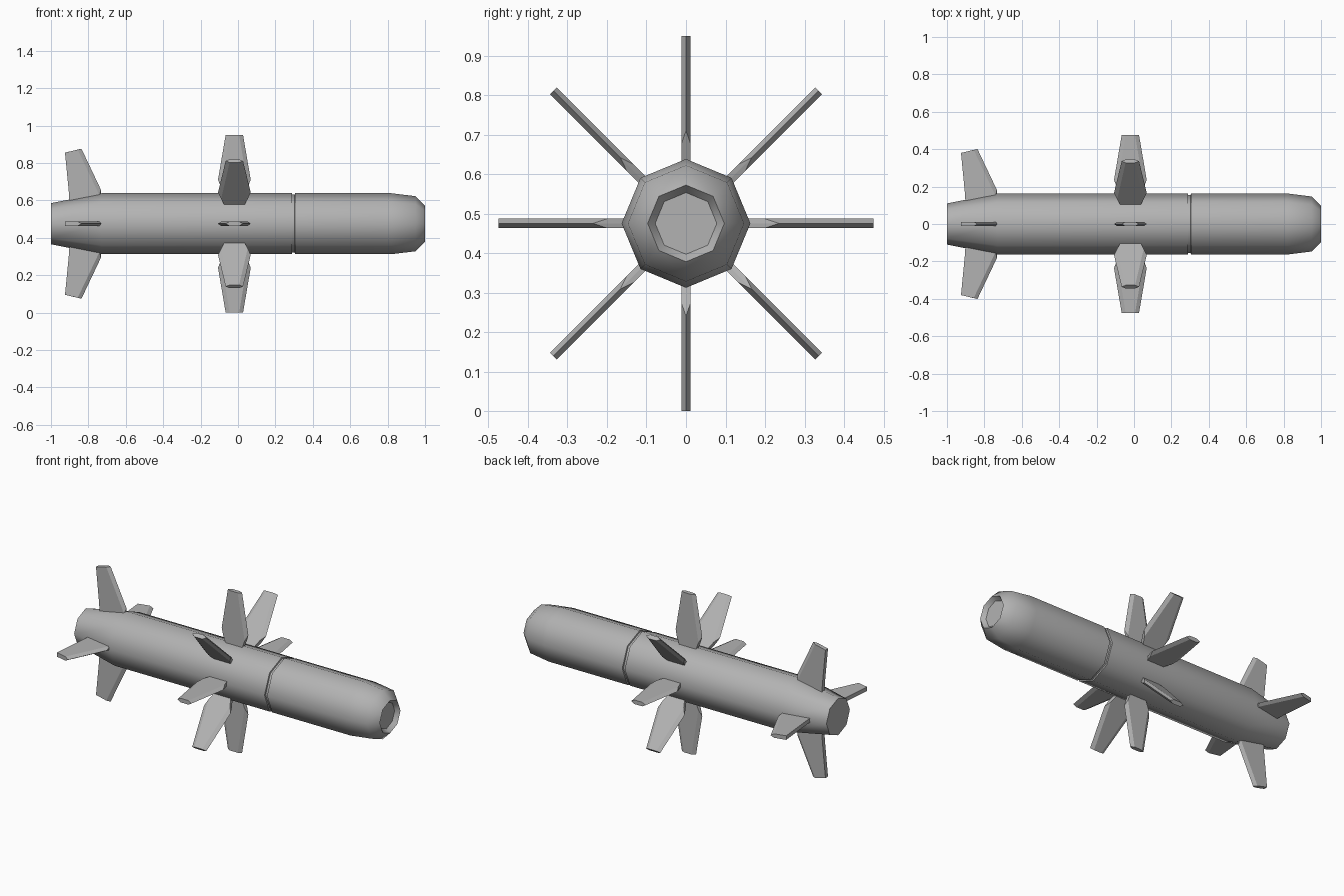
import bpy, bmesh, math
from mathutils import Matrix

if "Cube" in bpy.data.objects:
    bpy.data.objects.remove(bpy.data.objects["Cube"])

AXIS_Z = 0.475   # height of the body axis
SIDES = 8
HALF_T = 0.012   # half thickness of the fins

# Mid-grey paint for every part
grey = bpy.data.materials.new("grey_paint")
grey.diffuse_color = (0.45, 0.45, 0.45, 1)
grey.use_nodes = True
grey.node_tree.nodes["Principled BSDF"].inputs["Base Color"].default_value = grey.diffuse_color


def finish(bm, name, smooth=False):
    bmesh.ops.recalc_face_normals(bm, faces=bm.faces)
    mesh = bpy.data.meshes.new(name)
    bm.to_mesh(mesh)
    bm.free()
    mesh.materials.append(grey)
    ob = bpy.data.objects.new(name, mesh)
    bpy.context.collection.objects.link(ob)
    if smooth:
        bpy.ops.object.select_all(action='DESELECT')
        ob.select_set(True)
        bpy.context.view_layer.objects.active = ob
        bpy.ops.object.shade_smooth_by_angle(angle=math.radians(46))
    return ob


def lathe_x(name, profile):
    """Closed eight-sided body from (x, radius) points along the x axis."""
    bm = bmesh.new()
    rings = []
    for x, r in profile:
        rings.append([bm.verts.new((x, r * math.sin(a), AXIS_Z + r * math.cos(a)))
                      for a in (2 * math.pi * i / SIDES for i in range(SIDES))])
    for a, b in zip(rings, rings[1:]):
        for i in range(SIDES):
            j = (i + 1) % SIDES
            bm.faces.new((a[i], a[j], b[j], b[i]))
    bm.faces.new(rings[0])
    bm.faces.new(rings[-1])
    return finish(bm, name, smooth=True)


def fin(name, sections, angle):
    """Loft sections of (x, radial distance, thickness sign), then turn about x."""
    bm = bmesh.new()
    loops = [[bm.verts.new((x, s * HALF_T, r)) for x, r, s in sec] for sec in sections]
    n = len(loops[0])
    for a, b in zip(loops, loops[1:]):
        for i in range(n):
            j = (i + 1) % n
            bm.faces.new((a[i], a[j], b[j], b[i]))
    bm.faces.new(loops[0])
    bm.faces.new(loops[-1])
    bm.transform(Matrix.Translation((0, 0, AXIS_Z)) @ Matrix.Rotation(angle, 4, 'X'))
    return finish(bm, name)


def diamond(trail, flat_a, flat_b, lead, r_edge, r_flat):
    """Section with sharp leading and trailing edges."""
    return [(trail, r_edge, 0), (flat_a, r_flat, 1), (flat_b, r_flat, 1),
            (lead, r_edge, 0), (flat_b, r_flat, -1), (flat_a, r_flat, -1)]


def wedge(trail, flat, lead, r_trail, r_flat, r_lead):
    """Section with a blunt trailing edge and a sharp leading edge."""
    return [(trail, r_trail, 1), (flat, r_flat, 1), (lead, r_lead, 0),
            (flat, r_flat, -1), (trail, r_trail, -1)]


# Body with tapered tail, seam groove, rounded nose and sunken front window
lathe_x("body", [(-1.0, 0.11), (-0.73, 0.163), (0.288, 0.163), (0.290, 0.155),
                 (0.303, 0.155), (0.305, 0.163), (0.82, 0.163), (0.95, 0.147),
                 (1.0, 0.097), (0.975, 0.078)])

# Eight middle wings: bevelled edges, cut off bluntly towards the root
wing = [diamond(-0.068, -0.068, 0.03, 0.03, 0.14, 0.14),
        diamond(-0.107, -0.09, 0.052, 0.068, 0.235, 0.2),
        diamond(-0.066, -0.045, 0.006, 0.027, 0.475, 0.475)]
for k in range(8):
    fin(f"middle_wing_{k + 1}", wing, k * math.pi / 4)

# Four swept tail fins
tail = [wedge(-0.90, -0.735, -0.735, 0.10, 0.10, 0.10),
        wedge(-0.905, -0.74, -0.733, 0.175, 0.15, 0.182),
        wedge(-0.925, -0.857, -0.837, 0.38, 0.396, 0.401)]
for k in range(4):
    fin(f"tail_fin_{k + 1}", tail, k * math.pi / 2)
